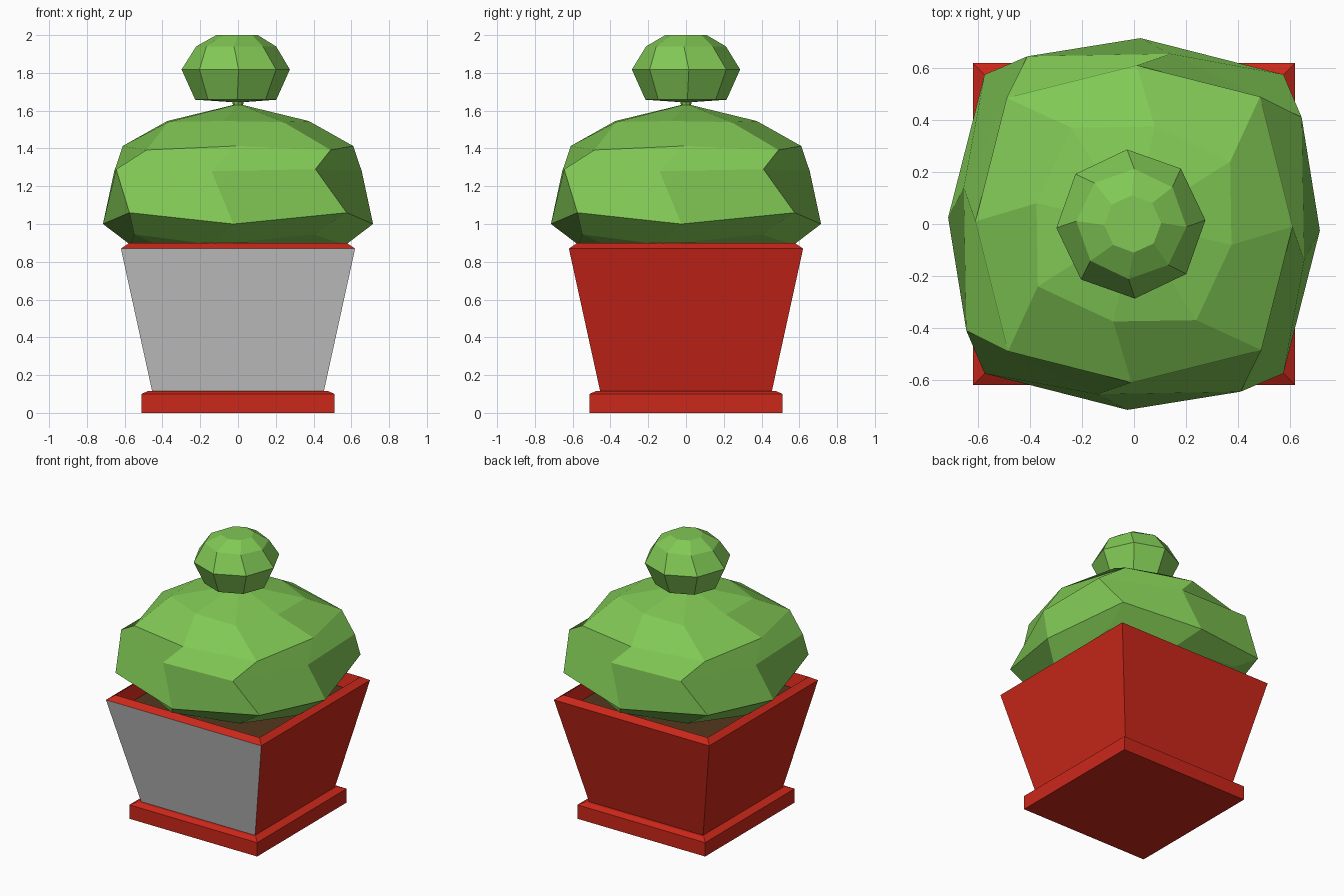
import bpy, math

if "Cube" in bpy.data.objects:
    bpy.data.objects.remove(bpy.data.objects["Cube"])


def material(name, rgb):
    m = bpy.data.materials.new(name)
    m.diffuse_color = (*rgb, 1)
    m.use_nodes = True
    m.node_tree.nodes["Principled BSDF"].inputs["Base Color"].default_value = m.diffuse_color
    return m


RED = material("red_paint", (0.6, 0.02, 0.01))
GREEN = material("leaf_green", (0.22, 0.58, 0.09))
BROWN = material("soil_brown", (0.09, 0.04, 0.012))


def make(name, verts, faces, mat=None):
    me = bpy.data.meshes.new(name)
    me.from_pydata(verts, [], faces)
    me.update()
    if mat:
        me.materials.append(mat)
    ob = bpy.data.objects.new(name, me)
    bpy.context.collection.objects.link(ob)
    return ob


def loft(name, rings, mat, cap_top=True, skip=()):
    """Skin counter-clockwise rings in order; skip holds (band, side) to leave open."""
    n = len(rings[0])
    verts = [p for r in rings for p in r]
    faces = []
    for b in range(len(rings) - 1):
        for i in range(n):
            if (b, i) in skip:
                continue
            j = (i + 1) % n
            faces.append((b * n + i, b * n + j, (b + 1) * n + j, (b + 1) * n + i))
    faces.append(tuple(reversed(range(n))))
    if cap_top:
        k = (len(rings) - 1) * n
        faces.append(tuple(range(k, k + n)))
    return make(name, verts, faces, mat)


def square(h, z):
    return [(-h, -h, z), (h, -h, z), (h, h, z), (-h, h, z)]


def four_fold(side, corner):
    """Repeat a side point and a corner point around z, giving eight points."""
    ring = []
    for k in range(4):
        for x, y, z in (side, corner):
            for _ in range(k):
                x, y = -y, x
            ring.append((x, y, z))
    return ring


def octagon(r, z, turn=0.0, cx=0.0):
    return [(cx + r * math.cos(math.radians(turn + 45 * i - 90)),
             r * math.sin(math.radians(turn + 45 * i - 90)), z) for i in range(8)]


# Square pot: foot slab, flared body, chamfered rim and inner wall
pot = [(0.51, 0), (0.51, 0.10), (0.475, 0.117), (0.455, 0.117),
       (0.62, 0.87), (0.575, 0.90), (0.55, 0.80)]
loft("pot", [square(h, z) for h, z in pot], RED, cap_top=False, skip={(3, 0)})

# Unpainted front panel fills the open side of the body
make("front_panel", square(0.455, 0.117)[:2] + square(0.62, 0.87)[:2],
     [(0, 1, 3, 2)])

# Soil inside the rim
make("soil", square(0.55, 0.80), [(0, 1, 2, 3)], BROWN)

# Large clipped bush with twisted facets
bush = [
    four_fold((-0.02, -0.36, 0.80), (0.25, -0.25, 0.81)),
    four_fold((-0.13, -0.57, 0.89), (0.40, -0.55, 0.945)),
    four_fold((-0.025, -0.715, 1.0), (0.575, -0.575, 1.06)),
    four_fold((-0.14, -0.655, 1.28), (0.41, -0.645, 1.29)),
    four_fold((-0.01, -0.61, 1.413), (0.49, -0.485, 1.392)),
    four_fold((-0.08, -0.375, 1.545), (0.24, -0.37, 1.54)),
    octagon(0.025, 1.63),
]
loft("lower_bush", bush, GREEN)

# Small round tuft on a pinched neck
tuft = [
    octagon(0.025, 1.625),
    octagon(0.03, 1.645),
    octagon(0.215, 1.658, 2, -0.012),
    octagon(0.287, 1.818, 3, -0.012),
    octagon(0.212, 1.94, -3, -0.01),
    octagon(0.11, 2.0, 2, -0.005),
]
loft("top_tuft", tuft, GREEN)
